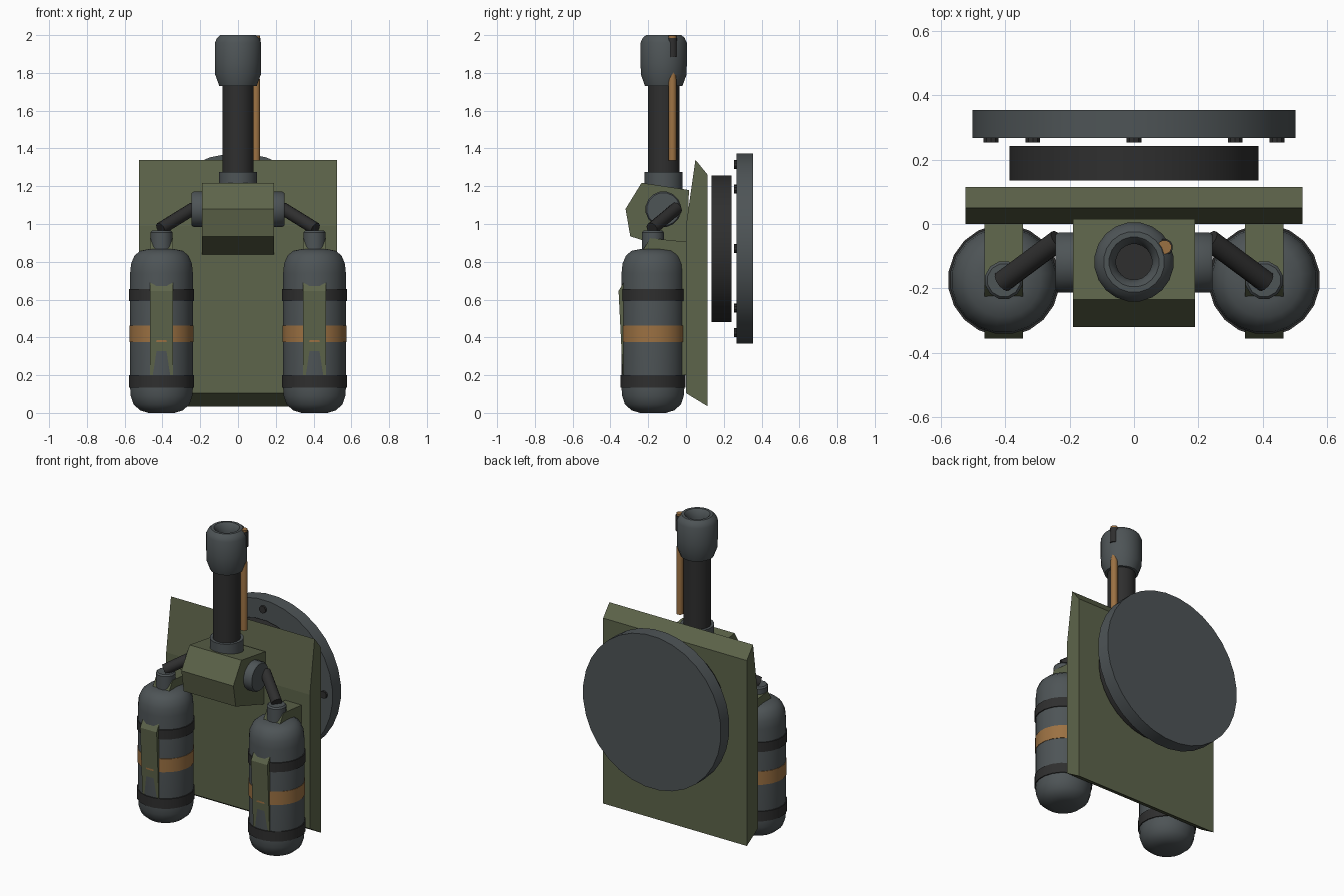
import bpy, bmesh, math
from mathutils import Vector

if "Cube" in bpy.data.objects:
    bpy.data.objects.remove(bpy.data.objects["Cube"])


def material(name, rgb):
    m = bpy.data.materials.new(name)
    m.diffuse_color = (*rgb, 1)
    m.use_nodes = True
    m.node_tree.nodes["Principled BSDF"].inputs["Base Color"].default_value = m.diffuse_color
    return m


GREY = material("slate grey", (0.076, 0.089, 0.094))
DARK = material("near black", (0.028, 0.028, 0.028))
GREEN = material("olive green", (0.110, 0.128, 0.069))
ORANGE = material("copper orange", (0.33, 0.165, 0.055))


def finish(name, bm, mats, smooth=False):
    bmesh.ops.recalc_face_normals(bm, faces=bm.faces)
    me = bpy.data.meshes.new(name)
    bm.to_mesh(me)
    bm.free()
    ob = bpy.data.objects.new(name, me)
    bpy.context.collection.objects.link(ob)
    for m in mats:
        me.materials.append(m)
    if smooth:
        bpy.ops.object.select_all(action='DESELECT')
        ob.select_set(True)
        bpy.context.view_layer.objects.active = ob
        bpy.ops.object.shade_smooth_by_angle(angle=math.radians(35))
    return ob


def lathe(name, profile, mats, origin=(0, 0, 0), axis=(0, 0, 1), sides=16, rule=None):
    """Revolve (radius, height) points round an axis and cap both ends."""
    bm = bmesh.new()
    rot = Vector((0, 0, 1)).rotation_difference(Vector(axis))
    rings = []
    for r, h in profile:
        ring = []
        for i in range(sides):
            a = 2 * math.pi * (i + 0.5) / sides
            p = rot @ Vector((r * math.cos(a), r * math.sin(a), h))
            ring.append(bm.verts.new(p + Vector(origin)))
        rings.append(ring)
    bm.faces.new(rings[0])
    for k in range(len(rings) - 1):
        for i in range(sides):
            j = (i + 1) % sides
            f = bm.faces.new((rings[k][i], rings[k][j], rings[k + 1][j], rings[k + 1][i]))
            f.material_index = rule(k) if rule else 0
    cap = bm.faces.new(rings[-1])
    cap.material_index = rule(len(rings) - 1) if rule else 0
    return finish(name, bm, mats, True)


def rod(name, start, end, radius, mat, sides=16):
    d = Vector(end) - Vector(start)
    return lathe(name, [(radius, 0), (radius, d.length)], [mat], start, d.normalized(), sides)


def extrude_x(name, profile, x0, x1, mat):
    """Extrude a (y, z) outline from x0 to x1."""
    bm = bmesh.new()
    a = [bm.verts.new((x0, y, z)) for y, z in profile]
    b = [bm.verts.new((x1, y, z)) for y, z in profile]
    bm.faces.new(a)
    bm.faces.new(b)
    for i in range(len(a)):
        j = (i + 1) % len(a)
        bm.faces.new((a[i], a[j], b[j], b[i]))
    return finish(name, bm, [mat])


# Back plate with bevelled top and bottom
extrude_x("back_plate", [(0, 0.105), (0, 0.99), (0.05, 1.34), (0.115, 1.26), (0.115, 0.035)],
          -0.525, 0.525, GREEN)

# Faceted central housing
extrude_x("housing", [(0.015, 1.18), (-0.235, 1.218), (-0.32, 1.08), (-0.295, 0.935), (0.01, 0.835)],
          -0.19, 0.19, GREEN)

# Round mount behind the plate, with a ring of bolts
rod("mount_hub", (0, 0.135, 0.868), (0, 0.242, 0.868), 0.39, DARK, 32)
rod("mount_disc", (0, 0.267, 0.87), (0, 0.355, 0.87), 0.505, GREY, 32)
for i in range(8):
    a = i * math.pi / 4
    x, z = 0.445 * math.cos(a), 0.87 + 0.445 * math.sin(a)
    rod("mount_bolt", (x, 0.253, z), (x, 0.27, z), 0.024, DARK, 10)

# Barrel, collar and hollow muzzle
BX, BY = 0, -0.118
lathe("barrel_collar", [(0.102, 1.17), (0.102, 1.275)], [GREY], (BX, BY, 0), sides=20)
lathe("barrel", [(0.084, 1.2), (0.084, 1.76)], [DARK], (BX, BY, 0), sides=20)
lathe("muzzle", [(0.1, 1.73), (0.122, 1.79), (0.124, 1.85), (0.124, 1.96), (0.112, 1.985),
                 (0.095, 2.0), (0.078, 2.0), (0.065, 1.985), (0.056, 1.95), (0.056, 1.8)],
      [GREY, DARK], (BX, BY, 0), sides=20, rule=lambda k: 1 if k >= 9 else 0)

# Pilot tube beside the barrel
PX, PY = 0.095, -0.072
lathe("pilot_tube", [(0.022, 1.335), (0.022, 1.76), (0.014, 1.82), (0.014, 1.9)],
      [ORANGE], (PX, PY, 0), sides=12)
lathe("pilot_cap", [(0.026, 1.885), (0.026, 1.985)], [DARK], (PX, PY, 0), sides=12)
lathe("pilot_tip", [(0.022, 1.98), (0.022, 1.998)], [ORANGE], (PX, PY, 0), sides=12)

# Tank assemblies on both sides
TANK = [(0.07, 0.0), (0.115, 0.014), (0.15, 0.045), (0.165, 0.09), (0.168, 0.13),
        (0.168, 0.74), (0.163, 0.79), (0.145, 0.832), (0.115, 0.858), (0.07, 0.867)]
for s in (-1, 1):
    side = "left" if s < 0 else "right"
    tx, ty = s * 0.405, -0.175
    lathe(side + "_tank", TANK, [GREY], (tx, ty, 0), sides=20)
    for part, z0, z1, mat in (("lower_band", 0.135, 0.2, DARK), ("stripe", 0.375, 0.463, ORANGE),
                              ("upper_band", 0.593, 0.655, DARK)):
        r = 0.171 if part == "stripe" else 0.174
        lathe(side + "_tank_" + part, [(r, z0), (r, z1)], [mat], (tx, ty, 0), sides=20)
    lathe(side + "_tank_neck", [(0.06, 0.84), (0.06, 0.955), (0.052, 0.965)], [GREY],
          (tx, ty, 0), sides=12)
    # Bracket passing through the tank and showing as a strap in front
    extrude_x(side + "_tank_bracket", [(0.01, 0.905), (-0.19, 0.925), (-0.357, 0.645),
                                       (-0.334, 0.19), (0.01, 0.2)], tx - 0.06, tx + 0.06, GREEN)
    # Side cap and feed pipe
    lathe(side + "_housing_cap", [(0.095, 0.17), (0.095, 0.235), (0.088, 0.245)], [GREY],
          (0, -0.12, 1.078), (s, 0, 0), 16)
    rod(side + "_feed_pipe", (s * 0.41, -0.18, 0.975), (s * 0.235, -0.05, 1.083), 0.034, DARK, 12)
